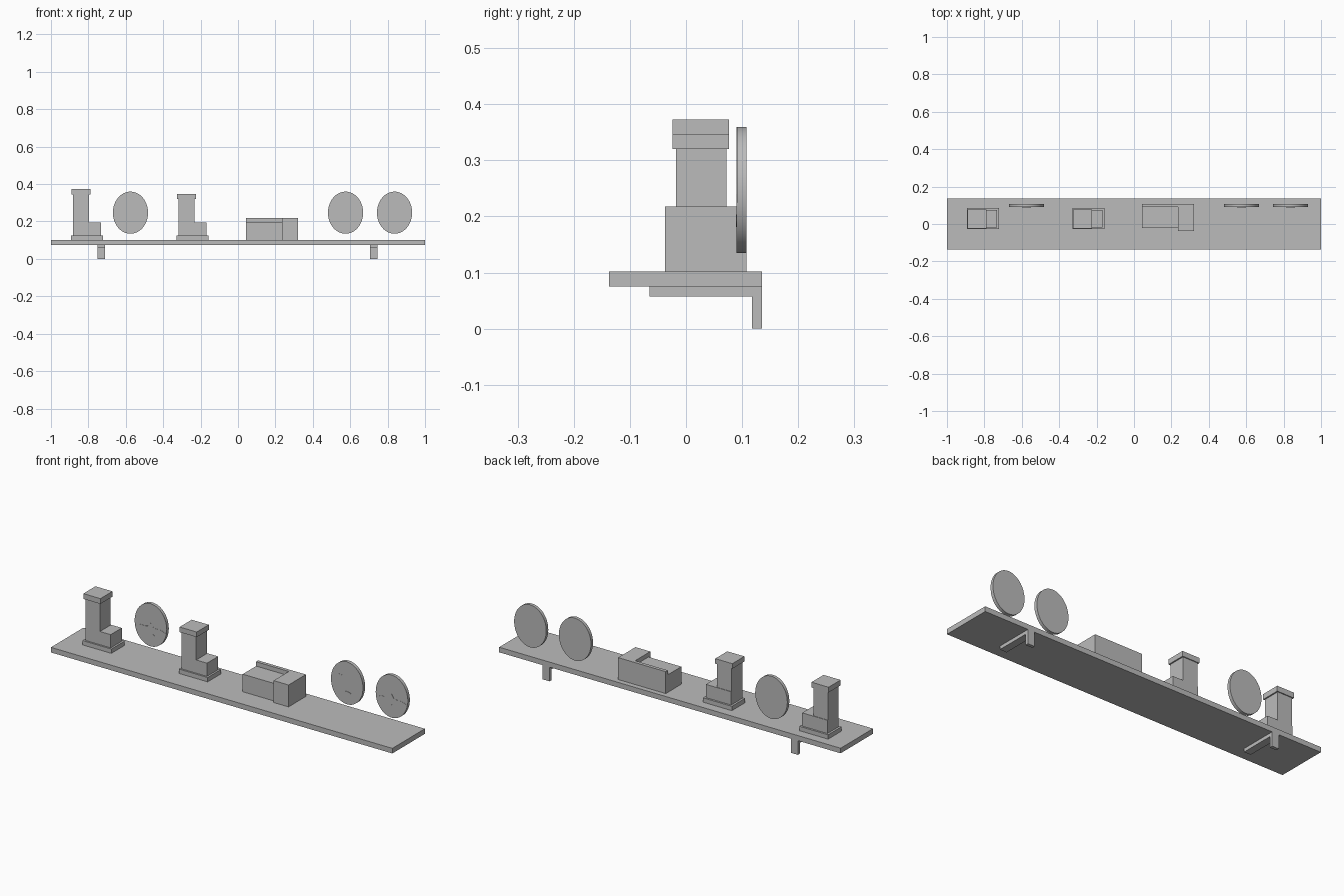
import bpy
import bmesh
import math

old = bpy.data.objects.get("Cube")
if old:
    bpy.data.objects.remove(old)

COLOUR = (0.5, 0.5, 0.5, 1)
grey = bpy.data.materials.new("plain grey")
grey.use_nodes = True
grey.diffuse_color = COLOUR
grey.node_tree.nodes["Principled BSDF"].inputs["Base Color"].default_value = COLOUR


def finish(name, bm):
    bmesh.ops.recalc_face_normals(bm, faces=bm.faces)
    mesh = bpy.data.meshes.new(name)
    bm.to_mesh(mesh)
    bm.free()
    mesh.materials.append(grey)
    obj = bpy.data.objects.new(name, mesh)
    bpy.context.collection.objects.link(obj)
    return obj


def prism(name, outline, y0, y1):
    """Extrude an outline of (x, z) points from y0 to y1."""
    bm = bmesh.new()
    face = bm.faces.new([bm.verts.new((x, y0, z)) for x, z in outline])
    result = bmesh.ops.extrude_face_region(bm, geom=[face])
    moved = [v for v in result["geom"] if isinstance(v, bmesh.types.BMVert)]
    bmesh.ops.translate(bm, verts=moved, vec=(0, y1 - y0, 0))
    return finish(name, bm)


def box(name, x0, x1, y0, y1, z0, z1):
    return prism(name, [(x0, z0), (x1, z0), (x1, z1), (x0, z1)], y0, y1)


def arc(cx, cz, rx, rz, start, end, steps):
    angles = [math.radians(start + (end - start) * i / steps) for i in range(steps + 1)]
    return [(cx + rx * math.cos(a), cz + rz * math.sin(a)) for a in angles]


# Shelf board and its two L-shaped brackets
TOP = 0.102
box("shelf_board", -1, 1, -0.137, 0.135, 0.075, TOP)
for side, x in (("right", -0.73), ("left", 0.725)):
    box(side + "_bracket_arm", x - 0.02, x + 0.02, -0.065, 0.118, 0.057, 0.075)
    box(side + "_bracket_leg", x - 0.02, x + 0.02, 0.118, 0.135, 0, 0.075)


# Stepped towers: plinth, low block, column, cap
def tower(name, x, cap_z, cap_top):
    box(name + "_plinth", x - 0.011, x + 0.158, -0.027, 0.085, TOP, 0.125)
    box(name + "_block", x, x + 0.148, -0.018, 0.075, 0.125, 0.195)
    box(name + "_column", x, x + 0.085, -0.018, 0.072, 0.195, cap_z)
    box(name + "_cap", x - 0.008, x + 0.092, -0.024, 0.077, cap_z, cap_top)


tower("tall_tower", -0.881, 0.345, 0.373)
tower("short_tower", -0.317, 0.32, 0.347)

# Bench with a low back and a side block
box("bench_seat", 0.043, 0.235, -0.022, 0.09, TOP, 0.195)
box("bench_back", 0.043, 0.235, 0.09, 0.108, TOP, 0.218)
box("bench_side_block", 0.235, 0.322, -0.037, 0.108, TOP, 0.218)

# Oval plaques with thin face details
RX, RZ, CZ = 0.094, 0.1125, 0.247
FRONT, BACK, THIN = 0.091, 0.108, 0.001
WAVE = [(-0.06, -0.012), (-0.03, -0.012), (-0.012, -0.007), (0, 0.011),
        (0.012, -0.007), (0.03, -0.012), (0.06, -0.012)]
CURL = [(0, 0.04), (-0.02, 0.035), (-0.05, 0.038), (-0.073, 0.025),
        (-0.073, 0.005), (-0.055, -0.01), (-0.02, -0.01)]


def plaque(name, cx, curled=False):
    disc = prism(name, arc(cx, CZ, RX, RZ, 0, 360, 64)[:-1], FRONT, BACK)
    bpy.ops.object.select_all(action="DESELECT")
    bpy.context.view_layer.objects.active = disc
    disc.select_set(True)
    bpy.ops.object.shade_smooth_by_angle()
    if curled:
        line = CURL + WAVE[2:]
        edge = arc(cx, CZ, RX, RZ, -12, 90, 18)
    else:
        line = WAVE
        edge = arc(cx, CZ, RX, RZ, -12, -168, 28)
    outline = [(cx + x, CZ + z) for x, z in line] + edge
    prism(name + "_wave", outline, FRONT - THIN, FRONT)
    mouth = arc(cx, CZ - 0.055, 0.024, 0.011, 0, 360, 24)[:-1]
    prism(name + "_mouth", mouth, FRONT - 2 * THIN, FRONT)


plaque("right_plaque", -0.575)
plaque("inner_left_plaque", 0.575, curled=True)
plaque("outer_left_plaque", 0.837)
